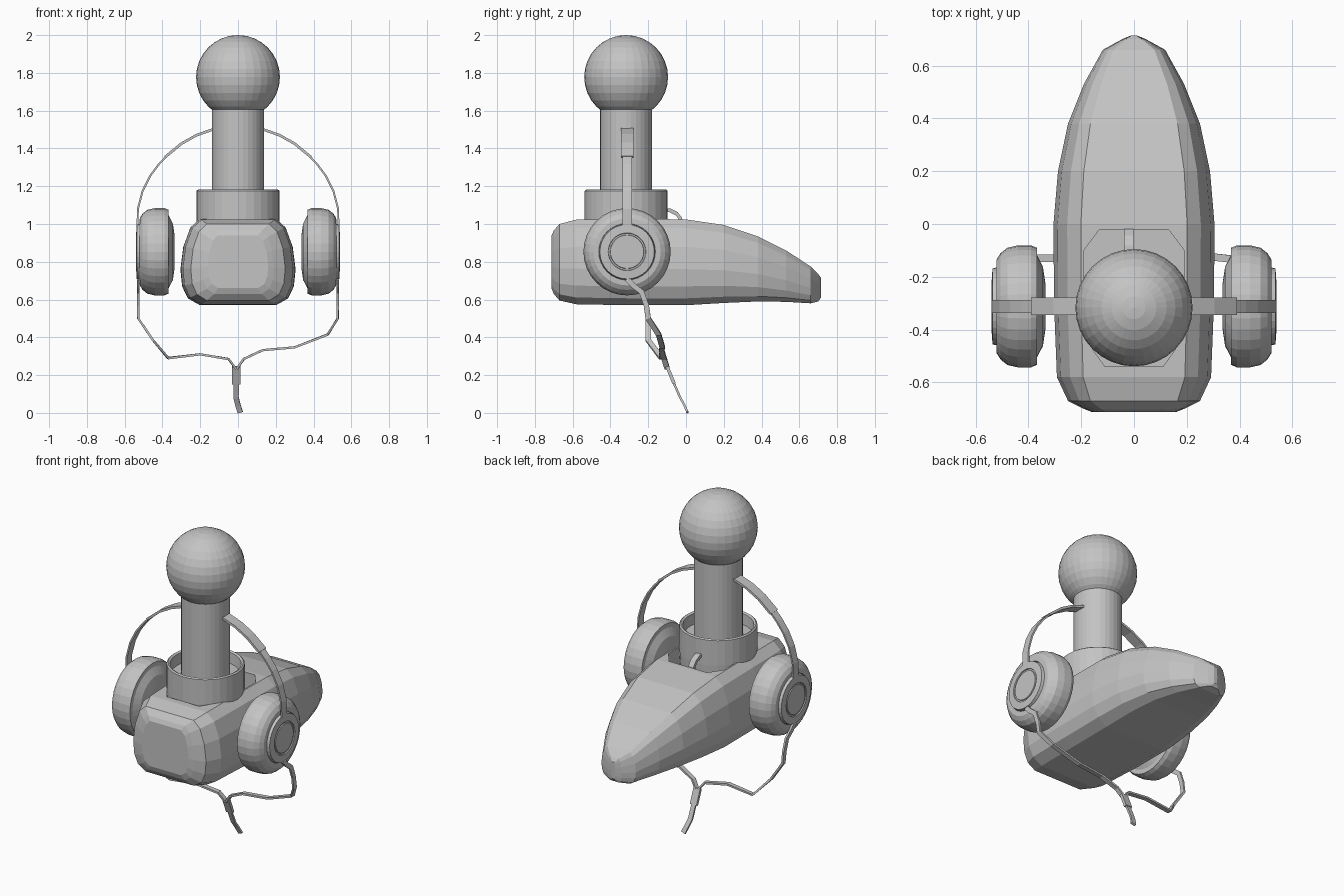
import bpy, bmesh, math
from mathutils import Vector

if "Cube" in bpy.data.objects:
    bpy.data.objects.remove(bpy.data.objects["Cube"])

grey = bpy.data.materials.new("light grey")
grey.diffuse_color = (0.55, 0.55, 0.55, 1)
grey.use_nodes = True
grey.node_tree.nodes["Principled BSDF"].inputs["Base Color"].default_value = grey.diffuse_color


def make(name, verts, faces):
    me = bpy.data.meshes.new(name)
    me.from_pydata(verts, [], faces)
    bm = bmesh.new()
    bm.from_mesh(me)
    bmesh.ops.remove_doubles(bm, verts=bm.verts, dist=1e-5)
    bmesh.ops.recalc_face_normals(bm, faces=bm.faces)
    bm.to_mesh(me)
    bm.free()
    ob = bpy.data.objects.new(name, me)
    bpy.context.collection.objects.link(ob)
    me.materials.append(grey)
    return ob


def loft(name, rings, caps=True):
    """Skin a list of equal-length closed rings."""
    n = len(rings[0])
    verts = [v for r in rings for v in r]
    faces = [(i * n + j, i * n + (j + 1) % n, (i + 1) * n + (j + 1) % n, (i + 1) * n + j)
             for i in range(len(rings) - 1) for j in range(n)]
    if caps:
        faces += [tuple(range(n)), tuple(range(len(verts) - n, len(verts)))]
    return make(name, verts, faces)


def lathe(name, profile, place, n=32):
    """Spin (height, radius) pairs; place maps (height, u, v) to a point."""
    rings = [[place(h, r * math.cos(2 * math.pi * j / n), r * math.sin(2 * math.pi * j / n))
              for j in range(n)] for h, r in profile]
    return loft(name, rings, caps=False)


def ribbon(name, pts, side, width, thick):
    """Sweep a flat strip along points, its width lying along side."""
    pts = [Vector(p) for p in pts]
    rings = []
    for i, p in enumerate(pts):
        t = (pts[min(i + 1, len(pts) - 1)] - pts[max(i - 1, 0)]).normalized()
        s = Vector(side)
        s = (s - t * s.dot(t)).normalized()
        nrm = t.cross(s)
        s, nrm = s * width / 2, nrm * thick / 2
        rings.append([p + s + nrm, p - s + nrm, p - s - nrm, p + s - nrm])
    return loft(name, rings)


# Body: long rounded hull, stations are (y, half width, bottom, top)
stations = [(-.712, .16, .66, .94), (-.70, .19, .63, .965), (-.67, .25, .595, 1.0),
            (-.58, .292, .575, 1.023), (-.30, .303, .57, 1.028), (0, .305, .57, 1.024),
            (.20, .288, .582, .995), (.38, .25, .59, .935), (.53, .19, .588, .86),
            (.66, .118, .58, .775), (.70, .045, .59, .735), (.714, .012, .61, .715)]
half = [(.66, 1), (.83, .9), (.95, .68), (1, .42), (.97, .22), (.87, .08), (.66, 0)]
section = half + [(-a, b) for a, b in reversed(half)]
body = loft("body", [[(w * a, y, zb + (zt - zb) * b) for a, b in section]
                     for y, w, zb, zt in stations])

# Opening in the top of the body
outline = [(.13, -.02), (.19, -.10), (.195, -.42), (.11, -.54)]
outline += [(-x, y) for x, y in reversed(outline)]
cutter = loft("opening_cutter", [[(x, y, z) for x, y in outline] for z in (.92, 1.2)])
cutter.hide_render = True
mod = body.modifiers.new("opening", 'BOOLEAN')
mod.object, mod.operation, mod.solver = cutter, 'DIFFERENCE', 'EXACT'
bpy.context.view_layer.objects.active = body
bpy.ops.object.modifier_apply(modifier="opening")
bpy.data.objects.remove(cutter)

# Collar, neck and ball on top
CY = -.317
upright = lambda h, u, v: (u, CY + v, h)
lathe("collar", [(.92, 0), (.92, .215), (1.02, .22), (1.175, .22), (1.182, .212),
                 (1.175, .2), (1.11, .195), (1.11, 0)], upright)
lathe("neck", [(1.10, 0), (1.10, .138), (1.66, .138), (1.66, 0)], upright)
R = .222
lathe("ball", [(2 - R - R * math.cos(math.pi * i / 16), R * math.sin(math.pi * i / 16))
               for i in range(17)], upright)

# Small loop behind the collar
ribbon("back_loop", [(-.02, -.12, 1.075), (-.02, -.085, 1.072), (-.02, -.05, 1.055),
                     (-.02, -.03, 1.03), (-.02, -.025, .95)], (1, 0, 0), .035, .02)

# Ear cups with padding and outer plate
cup = [(.336, 0), (.336, .09), (.345, .15), (.368, .195), (.368, .222), (.39, .231),
       (.44, .231), (.48, .222), (.505, .202), (.52, .178), (.521, .15), (.513, .149),
       (.536, .144), (.539, .10), (.533, .098), (.533, .09), (.538, .088), (.538, 0)]
for s, name in ((1, "right"), (-1, "left")):
    lathe(name + "_ear_cup", cup, lambda h, u, v: (s * h, -.312 + u, .853 + v))
    # Lower, narrower part of the headband
    ribbon(name + "_band_arm",
           [(s * x, -.312, z) for x, z in ((.532, .985), (.53, 1.08), (.505, 1.175),
                                           (.465, 1.255), (.42, 1.315), (.37, 1.368))],
           (0, 1, 0), .05, .01)

# Upper, wider part of the headband running through the neck
arc = [(.385, 1.355), (.30, 1.425), (.22, 1.47), (.135, 1.50), (.05, 1.515)]
arc += [(-x, z) for x, z in reversed(arc)]
ribbon("headband", [(x, -.312, z) for x, z in arc], (0, 1, 0), .066, .014)

# Cables from each cup to the joint, then the shared plug cable
ear_drop = [(-.312, .71), (-.28, .675), (-.235, .64), (-.21, .57), (-.20, .50)]
ribbon("right_cable", [(.528, y, z) for y, z in ear_drop] +
       [(.475, -.145, .415), (.30, -.125, .347), (.13, -.13, .332), (.03, -.115, .285),
        (-.005, -.10, .235)], (0, 1, 0), .028, .012)
ribbon("left_cable", [(-.528, y, z) for y, z in ear_drop] +
       [(-.45, -.20, .385), (-.37, -.13, .29), (-.20, -.13, .31), (-.05, -.115, .285),
        (-.012, -.10, .235)], (0, 1, 0), .028, .012)
ribbon("cable_joint", [(-.01, -.10, .245), (-.01, -.063, .155)], (1, 0, 0), .045, .018)
ribbon("plug_cable", [(-.01, -.068, .165), (-.01, -.03, .08), (0, -.008, .04),
                      (.012, .008, .003)], (1, 0, 0), .028, .012)
